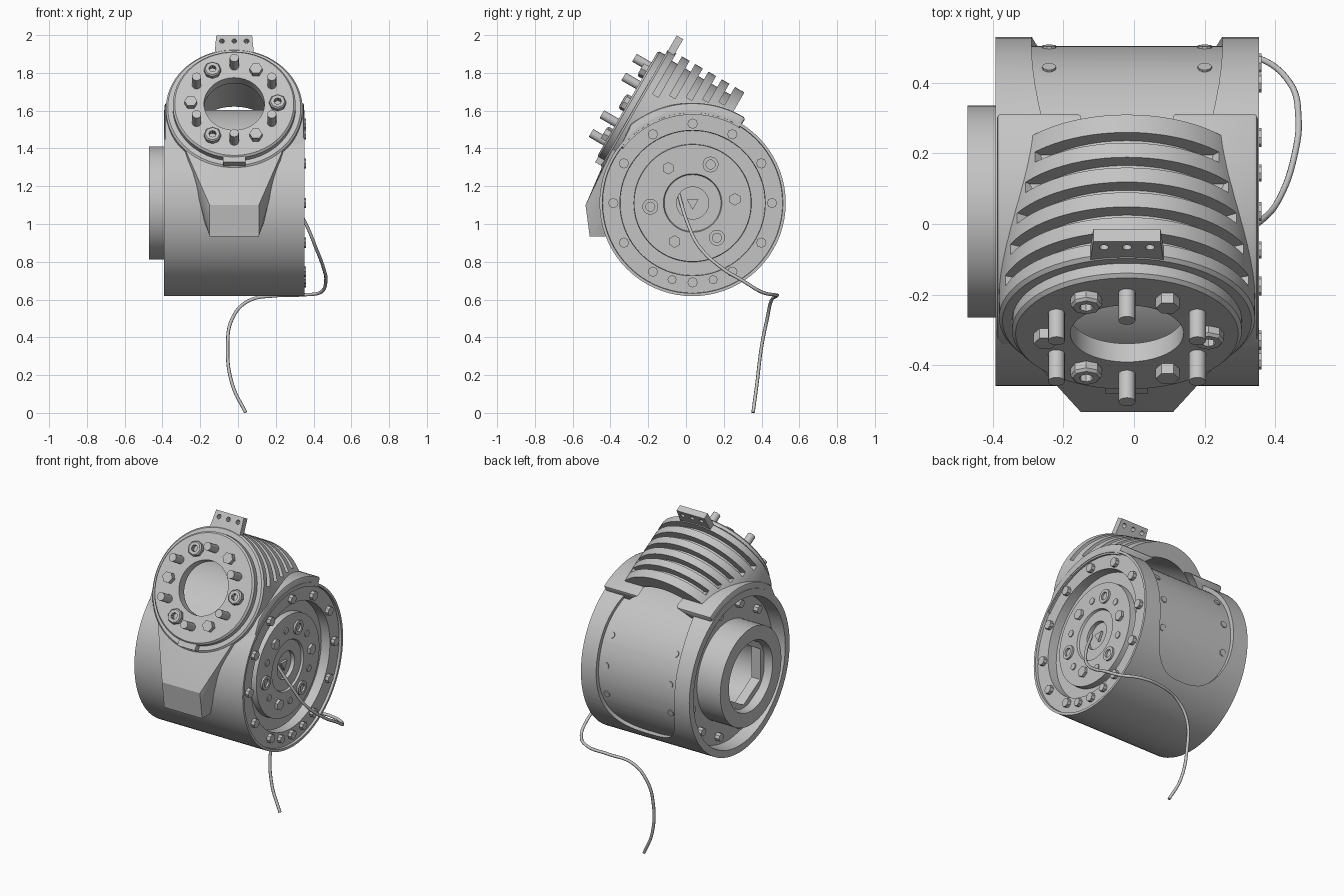
import bpy, bmesh, math
from math import cos, sin, pi, radians
from mathutils import Matrix, Vector

if "Cube" in bpy.data.objects:
    bpy.data.objects.remove(bpy.data.objects["Cube"])

metal = bpy.data.materials.new("grey metal")
metal.use_nodes = True
GREY = (0.55, 0.55, 0.55, 1)
metal.diffuse_color = GREY
metal.node_tree.nodes["Principled BSDF"].inputs["Base Color"].default_value = GREY

# Local frames: z runs along each part's axis
DRUM = Matrix.Translation((0, 0.035, 1.111)) @ Matrix.Rotation(pi / 2, 4, 'Y')
HEAD = Matrix.Translation((-0.02, -0.31, 1.636)) @ Matrix.Rotation(pi / 3, 4, 'X')
BACK = Matrix.Translation((-0.02, 0, 1.22)) @ Matrix.Rotation(-pi / 2, 4, 'X')


def finish(name, bm, frame):
    bmesh.ops.remove_doubles(bm, verts=bm.verts, dist=1e-5)
    bmesh.ops.recalc_face_normals(bm, faces=bm.faces)
    bm.transform(frame)
    mesh = bpy.data.meshes.new(name)
    bm.to_mesh(mesh)
    bm.free()
    mesh.materials.append(metal)
    obj = bpy.data.objects.new(name, mesh)
    bpy.context.collection.objects.link(obj)
    return obj


def lathe(name, profile, frame, segs=64, closed=False):
    """Turn (height, radius) points round the local z axis."""
    bm = bmesh.new()
    pts = profile + profile[:1] if closed else profile
    rings = [[bm.verts.new((r * cos(2 * pi * i / segs), r * sin(2 * pi * i / segs), h))
              for i in range(segs)] for h, r in pts]
    for a, b in zip(rings, rings[1:]):
        for i in range(segs):
            j = (i + 1) % segs
            bm.faces.new((a[i], a[j], b[j], b[i]))
    bmesh.ops.dissolve_degenerate(bm, edges=bm.edges, dist=1e-6)
    return finish(name, bm, frame)


def prism(name, outline, h0, h1, frame):
    bm = bmesh.new()
    low = [bm.verts.new((x, y, h0)) for x, y in outline]
    top = [bm.verts.new((x, y, h1)) for x, y in outline]
    bm.faces.new(low)
    bm.faces.new(top)
    for i in range(len(low)):
        j = (i + 1) % len(low)
        bm.faces.new((low[i], low[j], top[j], top[i]))
    return finish(name, bm, frame)


def rod(name, r, h0, h1, frame, segs=16):
    return lathe(name, [(h0, 0), (h0, r), (h1, r), (h1, 0)], frame, segs)


def arc(r, a0, a1, n=24):
    return [(r * cos(radians(a0 + (a1 - a0) * i / n)),
             r * sin(radians(a0 + (a1 - a0) * i / n))) for i in range(n + 1)]


def sector(r0, r1, a0, a1):
    return arc(r0, a0, a1) + arc(r1, a1, a0)


def box(x0, x1, y0, y1):
    return [(x0, y0), (x1, y0), (x1, y1), (x0, y1)]


def polar(frame, r, angle):
    return frame @ Matrix.Translation((r * cos(radians(angle)), r * sin(radians(angle)), 0))


def cut(obj, *cutters):
    bpy.context.view_layer.objects.active = obj
    for c in cutters:
        mod = obj.modifiers.new("cut", 'BOOLEAN')
        mod.operation, mod.solver, mod.object = 'DIFFERENCE', 'EXACT', c
        bpy.ops.object.modifier_apply(modifier=mod.name)


# Cutters
core = rod("core_cutter", 0.468, -0.6, 0.6, DRUM, 72)
cavity = rod("cavity_cutter", 0.28, -0.65, -0.06, HEAD, 64)
outline = [(0.27 * math.copysign(abs(cos(t)) ** 0.7, cos(t)),
            0.45 * math.copysign(abs(sin(t)) ** 0.6, sin(t)))
           for t in [2 * pi * (i + 0.5) / 48 for i in range(48)]]
panel = prism("panel_cutter", outline, 0.08, 0.7, BACK)
cut(panel, core)
helpers = [core, cavity, panel]

# Main drum with a sunken stepped output face, open rear recess and hub
drum = lathe("drum", [(0.28, 0), (0.28, 0.085), (0.305, 0.085), (0.305, 0.15), (0.318, 0.155),
                      (0.318, 0.31), (0.28, 0.312), (0.28, 0.383), (0.338, 0.385),
                      (0.338, 0.476), (0.353, 0.478), (0.353, 0.493),
                      (-0.392, 0.493), (-0.392, 0.45), (-0.31, 0.44), (-0.31, 0.30),
                      (-0.47, 0.30), (-0.47, 0.215), (-0.40, 0.205),
                      (-0.20, 0.205), (-0.20, 0)], DRUM, 72)
cut(drum, panel)
lathe("hub_hex_frame", [(-0.42, 0.23), (-0.42, 0.19), (-0.36, 0.19), (-0.36, 0.23)],
      DRUM, 6, closed=True)
for k in range(3):
    prism("hub_spoke", box(0, 0.21, -0.012, 0.012), -0.28, -0.19,
          DRUM @ Matrix.Rotation(2 * pi * k / 3, 4, 'Z'))

# Screws on the drum faces
for k in range(12):
    rod("rim_screw", 0.027, 0.33, 0.36, polar(DRUM, 0.42, 30 * k), 8)
    rod("recess_screw", 0.025, -0.34, -0.30, polar(DRUM, 0.39, 30 * k + 15), 8)
    spot = polar(DRUM, 0.225, 30 * k + 5)
    if k % 2 == 0:
        rod("disc_pin", 0.02, 0.31, 0.324, spot, 12)
    elif k % 4 == 1:
        lathe("disc_socket", [(0.31, 0.042), (0.33, 0.042), (0.33, 0.024), (0.31, 0.024)],
              spot, 16, closed=True)
    else:
        rod("disc_bolt", 0.033, 0.31, 0.335, spot, 6)
for angle in (-15, 15):
    rod("lower_rim_screw", 0.024, 0.33, 0.36, polar(DRUM, 0.42, angle), 8)
prism("disc_pointer", arc(0.035, 0, 240, 2), 0.275, 0.295, DRUM)

# Low fixings along the edges of the back panel
for side in (-1, 1):
    for tilt in (-14, 8, 30):
        spin = Matrix.Translation((-0.02 + side * 0.22, 0.035, 1.111)) \
            @ Matrix.Rotation(radians(-90 + tilt), 4, 'X')
        rod("panel_screw", 0.02, 0.44, 0.474, spin, 10)

# Tilted head: hollow sleeve with a stepped flange and cooling slots
head = lathe("head", [(0, 0.16), (0, 0.315), (-0.01, 0.325), (-0.042, 0.325), (-0.042, 0.352),
                      (-0.052, 0.362), (-0.506, 0.362), (-0.506, 0.275), (-0.06, 0.275),
                      (-0.06, 0.16)], HEAD, 72, closed=True)
for k in range(5):
    depth = 0.09 + 0.081 * k
    start = 18 + 6.5 * k
    slot = prism("slot_cutter", sector(0.315, 0.42, start, 180 - start),
                 -depth - 0.034, -depth, HEAD)
    cut(head, slot)
    helpers.append(slot)
cut(head, core)

# Saddle collar joining the head to the drum, tapering out at the front
collar = prism("collar", arc(0.45, 148, 232) + arc(0.493, 232, 229, 2)
               + arc(0.53, 218, 148), -0.388, 0.35, DRUM)
bev = collar.modifiers.new("soft", 'BEVEL')
bev.width, bev.segments = 0.015, 2
bpy.context.view_layer.objects.active = collar
bpy.ops.object.modifier_apply(modifier="soft")
cut(collar, core, cavity)

# Front neck: hull from the lower flange rim to the flat pad
bm = bmesh.new()
for x, y, z in [(0.13, -0.532, 1.1), (0.13, -0.51, 0.935), (0.13, -0.38, 0.935),
                (0.15, -0.40, 1.1)]:
    for s in (-1, 1):
        bm.verts.new((-0.02 + s * x, y, z))
for h in (-0.05, -0.25):
    for x, y in arc(0.355, 222, 318, 14):
        bm.verts.new(HEAD @ Vector((x, y, h)))
hull = bmesh.ops.convex_hull(bm, input=bm.verts)
bmesh.ops.delete(bm, geom=hull["geom_interior"], context='VERTS')
neck = finish("front_neck", bm, Matrix())
cut(neck, core, cavity)

# Tab on top of the flange and key below it
tab = prism("top_tab", [(-0.105, 0.32), (0.105, 0.32), (0.095, 0.444), (-0.095, 0.444)],
            -0.085, -0.045, HEAD)
for x in (-0.065, 0, 0.065):
    hole = rod("hole_cutter", 0.013, -0.1, 0, HEAD @ Matrix.Translation((x, 0.41, 0)))
    cut(tab, hole)
    helpers.append(hole)
prism("bottom_key", box(-0.06, 0.06, -0.353, -0.29), -0.06, -0.006, HEAD)

# Flange pins, hex nuts and hollow nuts
for k in range(12):
    spot = polar(HEAD, 0.23, 30 * k)
    if k % 2:
        rod("flange_pin", 0.024, -0.01, 0.09, spot)
    elif k % 4 == 0:
        lathe("hollow_nut", [(-0.01, 0.045), (0.022, 0.045), (0.03, 0.038), (0.03, 0.02),
                             (-0.01, 0.02)], spot, 8, closed=True)
    else:
        rod("hex_nut", 0.034, -0.01, 0.032, spot, 6)

# Cable hanging from the drum face
path = [(0.275, -0.04, 1.16), (0.36, 0.01, 1.0), (0.41, 0.07, 0.88), (0.455, 0.2, 0.76),
        (0.465, 0.3, 0.7), (0.44, 0.4, 0.64), (0.35, 0.47, 0.625), (0.2, 0.48, 0.62),
        (0.05, 0.45, 0.59), (-0.03, 0.43, 0.5), (-0.055, 0.4, 0.35), (-0.03, 0.375, 0.15),
        (0.04, 0.355, 0.002)]
curve = bpy.data.curves.new("cable", 'CURVE')
curve.dimensions, curve.bevel_depth, curve.bevel_resolution = '3D', 0.009, 2
curve.resolution_u, curve.use_fill_caps = 6, True
line = curve.splines.new('BEZIER')
line.bezier_points.add(len(path) - 1)
for point, co in zip(line.bezier_points, path):
    point.co = co
    point.handle_left_type = point.handle_right_type = 'AUTO'
curve.materials.append(metal)
bpy.context.collection.objects.link(bpy.data.objects.new("cable", curve))

# Remove the cutters, then smooth the round surfaces
for h in helpers:
    bpy.data.objects.remove(h)
for obj in bpy.context.collection.objects:
    obj.select_set(obj.type == 'MESH')
bpy.context.view_layer.objects.active = drum
bpy.ops.object.shade_smooth_by_angle(angle=radians(30))
